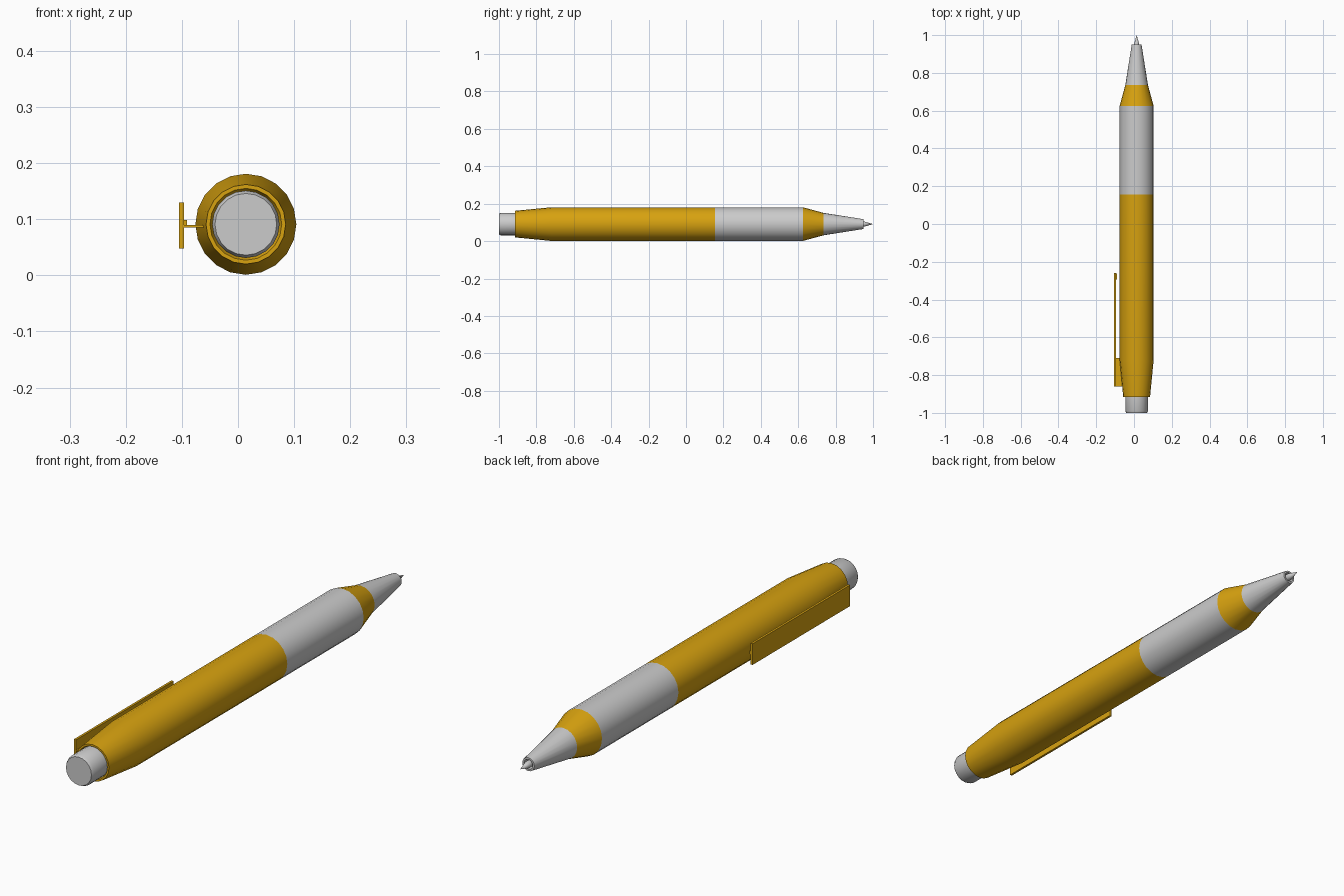
import bpy, bmesh, math
from mathutils import Matrix

cube = bpy.data.objects.get("Cube")
if cube:
    bpy.data.objects.remove(cube)

AXIS_X, AXIS_Z, SIDES = 0.014, 0.091, 20


def make_material(name, color):
    mat = bpy.data.materials.new(name)
    mat.use_nodes = True
    mat.diffuse_color = color
    mat.node_tree.nodes["Principled BSDF"].inputs["Base Color"].default_value = color
    return mat


gold = make_material("gold", (0.68, 0.36, 0.005, 1))
silver = make_material("silver", (0.6, 0.6, 0.6, 1))


def finish(name, bm, mat, smooth=False):
    bmesh.ops.recalc_face_normals(bm, faces=bm.faces)
    mesh = bpy.data.meshes.new(name)
    bm.to_mesh(mesh)
    bm.free()
    mesh.materials.append(mat)
    obj = bpy.data.objects.new(name, mesh)
    bpy.context.collection.objects.link(obj)
    if smooth:
        bpy.ops.object.select_all(action="DESELECT")
        obj.select_set(True)
        bpy.context.view_layer.objects.active = obj
        bpy.ops.object.shade_smooth_by_angle(angle=math.radians(30))
    return obj


def turned(name, profile, mat):
    """Revolve (y, radius) points about the barrel axis."""
    bm = bmesh.new()
    verts = [bm.verts.new((AXIS_X + r, y, AXIS_Z)) for y, r in profile]
    edges = [bm.edges.new(pair) for pair in zip(verts, verts[1:])]
    bmesh.ops.spin(bm, geom=verts + edges, cent=(AXIS_X, 0, AXIS_Z), axis=(0, 1, 0),
                   angle=math.tau, steps=SIDES, use_merge=False)
    bmesh.ops.remove_doubles(bm, verts=bm.verts, dist=0.0005)
    return finish(name, bm, mat, True)


def box(name, low, high, mat):
    bm = bmesh.new()
    size = [b - a for a, b in zip(low, high)]
    mid = [(a + b) / 2 for a, b in zip(low, high)]
    bmesh.ops.create_cube(bm, size=1, matrix=Matrix.Translation(mid) @ Matrix.Diagonal((*size, 1)))
    return finish(name, bm, mat)


# Push button and barrel sections
turned("push_button", [(-1, 0), (-1, 0.055), (-0.99, 0.06), (-0.90, 0.06), (-0.90, 0)], silver)
turned("rear_barrel", [(-0.90, 0.058), (-0.915, 0.064), (-0.915, 0.071),
                       (-0.72, 0.09), (0.155, 0.09)], gold)
turned("grip", [(0.155, 0.09), (0.625, 0.09)], silver)
turned("front_collar", [(0.625, 0.09), (0.735, 0.06)], gold)

# Hollow nose with the writing point inside
turned("nose_cone", [(0.735, 0.06), (0.95, 0.026), (0.95, 0.019), (0.92, 0.019), (0.92, 0)], silver)
turned("writing_point", [(0.92, 0.013), (0.955, 0.013), (1, 0)], silver)

# Side clip, its mount and the small gripping lip
box("clip_plate", (-0.105, -0.86, 0.048), (-0.096, -0.26, 0.13), gold)
box("clip_mount", (-0.098, -0.86, 0.085), (-0.045, -0.71, 0.09), gold)
box("clip_lip", (-0.097, -0.295, 0.085), (-0.091, -0.262, 0.099), gold)
